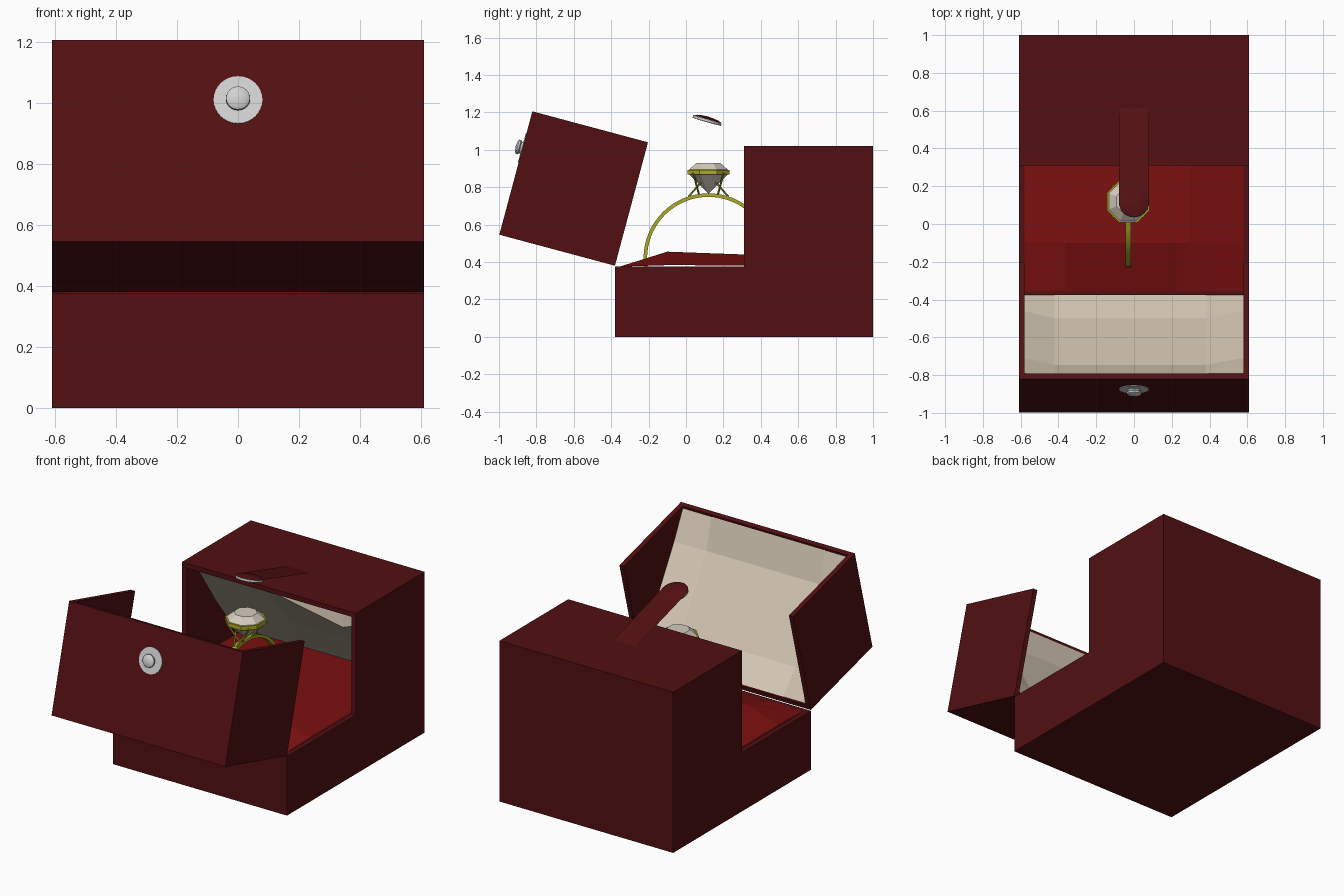
import bpy, bmesh, math
from mathutils import Vector, Matrix

old = bpy.data.objects.get("Cube")
if old:
    bpy.data.objects.remove(old)


def material(name, rgb):
    m = bpy.data.materials.new(name)
    m.use_nodes = True
    m.diffuse_color = (*rgb, 1)
    m.node_tree.nodes["Principled BSDF"].inputs["Base Color"].default_value = (*rgb, 1)
    return m


LEATHER = material("dark red leather", (0.085, 0.005, 0.006))
VELVET = material("red velvet", (0.2, 0.005, 0.005))
CREAM = material("cream satin", (0.68, 0.59, 0.47))
SILVER = material("silver", (0.64, 0.64, 0.64))
GOLD = material("gold", (0.42, 0.41, 0.02))
GEM = material("pale gem", (0.66, 0.6, 0.52))


def finish(name, bm, mat, matrix=None, smooth=False):
    bmesh.ops.recalc_face_normals(bm, faces=bm.faces)
    me = bpy.data.meshes.new(name)
    bm.to_mesh(me)
    bm.free()
    me.materials.append(mat)
    ob = bpy.data.objects.new(name, me)
    bpy.context.collection.objects.link(ob)
    if matrix:
        ob.matrix_world = matrix
    if smooth:
        bpy.ops.object.select_all(action="DESELECT")
        ob.select_set(True)
        bpy.context.view_layer.objects.active = ob
        bpy.ops.object.shade_smooth_by_angle(angle=math.radians(40))
    return ob


def slab(name, profile, x0, x1, mat=LEATHER, matrix=None):
    """Side profile of (y, z) points, extruded from x0 to x1."""
    bm = bmesh.new()
    face = bm.faces.new([bm.verts.new((x0, y, z)) for y, z in profile])
    new = bmesh.ops.extrude_face_region(bm, geom=[face])["geom"]
    verts = [v for v in new if isinstance(v, bmesh.types.BMVert)]
    bmesh.ops.translate(bm, verts=verts, vec=(x1 - x0, 0, 0))
    return finish(name, bm, mat, matrix)


def rect(y0, z0, y1, z1):
    return [(y0, z0), (y1, z0), (y1, z1), (y0, z1)]


def sheet(name, stations, mat, matrix=None):
    """Padded lining lofted through (x, side profile) stations."""
    bm = bmesh.new()
    rows = [[bm.verts.new((x, y, z)) for y, z in prof] for x, prof in stations]
    for a, b in zip(rows, rows[1:]):
        for i in range(len(a) - 1):
            bm.faces.new((a[i], b[i], b[i + 1], a[i + 1]))
    return finish(name, bm, mat, matrix)


def lathe(name, profile, sides, mat, matrix, smooth=True):
    """Revolve (radius, z) points; a zero radius closes the end."""
    bm = bmesh.new()
    rings = []
    for r, z in profile:
        n = sides if r else 1
        rings.append([bm.verts.new((r * math.cos(2 * math.pi * i / sides),
                                    r * math.sin(2 * math.pi * i / sides), z)) for i in range(n)])
    for a, b in zip(rings, rings[1:]):
        for i in range(sides):
            j = (i + 1) % sides
            quad = [a[i % len(a)], a[j % len(a)], b[j % len(b)], b[i % len(b)]]
            bm.faces.new(list(dict.fromkeys(quad)))
    return finish(name, bm, mat, matrix, smooth)


def rod(name, a, b, radius, mat):
    a, b = Vector(a), Vector(b)
    turn = (b - a).to_track_quat("Z", "Y").to_matrix().to_4x4()
    length = (b - a).length
    lathe(name, [(0, 0), (radius, 0), (radius, length), (0, length)], 6, mat,
          Matrix.Translation(a) @ turn)


W, T = 0.61, 0.03
IN = W - T

# Box body: stepped side walls joined by flat panels
step = [(-0.38, 0), (1, 0), (1, 1.02), (0.31, 1.02), (0.31, 0.375), (-0.38, 0.375)]
for side, s in (("left", 1), ("right", -1)):
    slab(f"body_{side}_wall", step, s * IN, s * W)
slab("body_floor", rect(-0.38, 0, 1, T), -IN, IN)
slab("body_front_wall", rect(-0.38, T, -0.38 + T, 0.375), -IN, IN)
slab("body_back_wall", rect(1 - T, T, 1, 1.02), -IN, IN)
slab("body_top", rect(0.31, 1.02 - T, 1 - T, 1.02), -IN, IN)

# Velvet cushion, puffed up towards the middle
def cushion(rise, dip=0):
    return [(y, 0.375 + rise * h - dip * d) for y, h, d in
            ((-0.355, 0, 0), (-0.1, 0.08, 1), (0.31, 0.065, 0), (0.97, 0.05, 0))]

sheet("cushion", [(-IN, cushion(0.1)), (-0.36, cushion(1)), (0.17, cushion(1)),
                  (0.23, cushion(1, 0.012)), (0.29, cushion(1)), (IN, cushion(0.1))], VELVET)

# Sloping satin lining inside the tall rear compartment
sheet("rear_lining", [(x, [(0.42, 0.99), (0.41, z), (0.62 + d, 0.65), (0.85, 0.36)]) for x, z, d in
                      ((-IN, 0.96, 0), (-0.1, 0.95, 0.03), (0.45, 0.85, 0.02), (IN, 0.9, 0))], CREAM)

# Open lid, tipped forward on the hinge line
LID = Matrix.Translation((0, -0.38, 0.38)) @ Matrix.Rotation(math.radians(-15), 4, "X")
D, H = 0.64, 0.683
for side, s in (("left", 1), ("right", -1)):
    slab(f"lid_{side}_wall", rect(-D, 0, 0, H), s * IN, s * W, LEATHER, LID)
slab("lid_outer_panel", rect(-D, 0, -D + T, H), -IN, IN, LEATHER, LID)
slab("lid_hinge_panel", rect(-D + T, 0, 0, T), -IN, IN, LEATHER, LID)
sheet("lid_lining", [(x, [(-D + T, H - 0.015), (-0.48 - d, 0.52 - d), (-0.13 - d, 0.17 - d),
                          (-0.005, T + 0.005)]) for x, d in
                     ((-IN, 0), (-0.42, 0.03), (0.38, 0.03), (IN, 0))], CREAM, LID)

# Snap button on the lid
BUTTON = LID @ Matrix.Translation((0, -D, 0.48)) @ Matrix.Rotation(math.radians(90), 4, "X")
lathe("snap_plate", [(0, 0), (0.08, 0), (0.08, 0.004), (0, 0.004)], 32, SILVER, BUTTON)
lathe("snap_knob", [(0.032, 0.004), (0.032, 0.012), (0.04, 0.018), (0.039, 0.027), (0.03, 0.034),
                    (0, 0.038)], 24, SILVER, BUTTON)

# Closing strap: thin rounded tongue rising from the top, with its snap socket
STRAP = Matrix.Translation((0, 0.115, 1.163)) @ Matrix.Rotation(math.radians(-16), 4, "X")
bm = bmesh.new()
arc = [(0.08 * math.cos(a), 0.08 * math.sin(a), 0)
       for a in (math.pi + math.pi * i / 16 for i in range(17))]
bm.faces.new([bm.verts.new(p) for p in arc + [(0.08, 0.53, 0), (-0.08, 0.53, 0)]])
finish("strap", bm, LEATHER, STRAP)
lathe("strap_cap", [(0.08, 0), (0.06, 0.008), (0.03, 0.013), (0, 0.015)], 32, LEATHER, STRAP)
lathe("strap_socket", [(0.079, -0.001), (0.079, -0.014), (0.04, -0.016), (0, -0.016)],
      32, SILVER, STRAP)

# Ring band standing in the cushion
RX, RY, RZ = -0.03, 0.12, 0.42
band = [(0.347, -0.015), (0.347, 0.015), (0.328, 0.015), (0.328, -0.015), (0.347, -0.015)]
lathe("ring_band", band, 64, GOLD,
      Matrix.Translation((RX, RY, RZ)) @ Matrix.Rotation(math.pi / 2, 4, "Y"))

# Cut gem with a gold girdle
SEAT = Matrix.Translation((RX, RY, 0.88)) @ Matrix.Rotation(math.pi / 8, 4, "Z")
lathe("gem", [(0, 0.05), (0.068, 0.05), (0.112, 0.014), (0.112, -0.012), (0, -0.115)],
      8, GEM, SEAT, False)
lathe("girdle", [(0.11, 0.013), (0.122, 0.013), (0.122, -0.013), (0.11, -0.013), (0.11, 0.013)],
      8, GOLD, SEAT, False)

# Prongs and crossing struts of the setting
for i in range(4):
    a = math.pi / 4 + i * math.pi / 2
    c, s = math.cos(a), math.sin(a)
    rod("prong", (RX + 0.01 * c, RY + 0.07 * s, 0.757),
        (RX + 0.115 * c, RY + 0.115 * s, 0.875), 0.006, GOLD)
    rod("strut", (RX + 0.01 * c, RY + 0.15 * s, 0.75),
        (RX + 0.06 * c, RY + 0.05 * s, 0.83), 0.005, GOLD)
